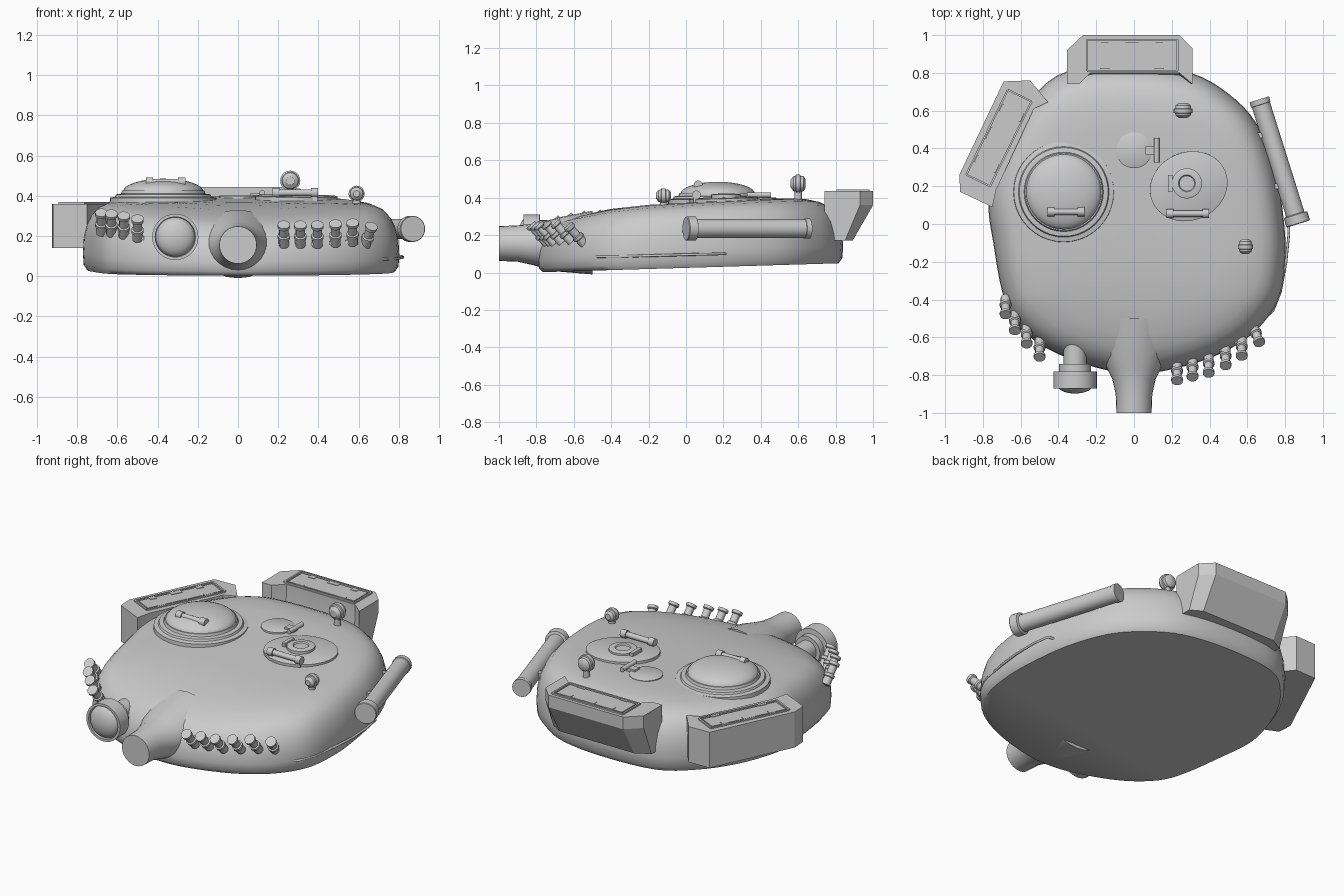
import bpy, bmesh, math
from mathutils import Vector, Matrix

if "Cube" in bpy.data.objects:
    bpy.data.objects.remove(bpy.data.objects["Cube"])


def finish(name, bm, angle=35):
    bmesh.ops.recalc_face_normals(bm, faces=bm.faces[:])
    me = bpy.data.meshes.new(name)
    bm.to_mesh(me)
    bm.free()
    for p in me.polygons:
        p.use_smooth = True
    me.set_sharp_from_angle(angle=math.radians(angle))
    ob = bpy.data.objects.new(name, me)
    bpy.context.collection.objects.link(ob)
    return ob


def loft(name, rings, angle=35):
    bm = bmesh.new()
    vs = [[bm.verts.new(p) for p in r] for r in rings]
    n = len(rings[0])
    for a, b in zip(vs, vs[1:]):
        for i in range(n):
            j = (i + 1) % n
            bm.faces.new((a[i], a[j], b[j], b[i]))
    bm.faces.new(vs[0])
    bm.faces.new(vs[-1])
    return finish(name, bm, angle)


def lathe(name, profile, origin, axis=(0, 0, 1), n=24, sx=1, sy=1):
    """Turn (radius, height) pairs around an axis starting at origin."""
    q = Vector(axis).to_track_quat('Z', 'Y')
    o = Vector(origin)
    tau = 2 * math.pi
    return loft(name, [[o + q @ Vector((r * sx * math.cos(tau * i / n), r * sy * math.sin(tau * i / n), h))
                        for i in range(n)] for r, h in profile])


def tube(name, a, b, r, n=20):
    a, b = Vector(a), Vector(b)
    return lathe(name, [(r, 0), (r, (b - a).length)], a, b - a, n)


def box(name, c, size, rot=0):
    bm = bmesh.new()
    bmesh.ops.create_cube(bm, size=1, matrix=Matrix.Translation(c) @ Matrix.Rotation(rot, 4, 'Z')
                          @ Matrix.Diagonal((*size, 1)))
    return finish(name, bm)


def lerp(table, v):
    if v <= table[0][0]:
        return table[0][1]
    for (a, p), (b, q) in zip(table, table[1:]):
        if v <= b:
            return p + (q - p) * (v - a) / (b - a)
    return table[-1][1]


def closed_spline(pts, steps):
    out, n = [], len(pts)
    for i in range(n):
        p0, p1, p2, p3 = (Vector(pts[(i + k - 1) % n]) for k in range(4))
        for s in range(steps):
            t = s / steps
            out.append(0.5 * (2 * p1 + (p2 - p0) * t + (2 * p0 - 5 * p1 + 4 * p2 - p3) * t * t
                              + (3 * p1 - p0 - 3 * p2 + p3) * t ** 3))
    return out


# Cast turret shell: plan outline lofted up through inset levels
plan = [(0, .84), (.3, .8), (.5, .69), (.65, .53), (.75, .28), (.795, 0), (.8, -.2), (.765, -.4),
        (.64, -.57), (.45, -.69), (.2, -.77), (0, -.79), (-.2, -.76), (-.46, -.66), (-.63, -.52), (-.7, -.35),
        (-.745, -.1), (-.77, .07), (-.76, .22), (-.68, .46), (-.54, .67), (-.35, .81)]
outline = closed_spline(plan, 4)
roof = [(-.8, .25), (-.6, .3), (-.4, .34), (-.2, .362), (0, .373), (.3, .388), (.6, .4), (.85, .39)]
levels = [(.97, 0), (.995, .08), (1, .25), (.995, .45), (.975, .64), (.945, .78), (.9, .89),
          (.84, .95), (.75, .985), (.6, 1), (.4, 1), (.2, 1), (.03, 1)]
rings = []
for s, f in levels:
    ring = []
    for p in outline:
        x, y = p.x * s, .03 + (p.y - .03) * s
        low = .025 + .03 * y
        ring.append((x, y, low + f * (lerp(roof, y) - low)))
    rings.append(ring)
loft("turret_shell", rings, 50)

# Gun collar flaring into the shell
collar = [(-1, .093, .093, .155), (-.9, .097, .097, .155), (-.82, .115, .11, .15), (-.76, .145, .125, .148),
          (-.68, .175, .145, .15), (-.5, .21, .17, .16)]
loft("gun_collar", [[(rx * math.cos(a), y, zc + rz * math.sin(a))
                     for a in [2 * math.pi * i / 24 for i in range(24)]] for y, rx, rz, zc in collar], 45)


# Storage bins with framed lids
def lid(name, c, length, width, rot):
    m = Matrix.Rotation(rot, 3, 'Z')

    def part(n, u, v, su, sv, h=.012):
        box(name + n, Vector(c) + m @ Vector((u, v, 0)), (su, sv, h), rot)
    part("_panel", 0, 0, length - .03, width - .03, .006)
    for k in (-1, 1):
        part("_long_rim", 0, k * width / 2, length, .01)
        part("_short_rim", k * length / 2, 0, .01, width)
        part("_strap", k * length * .3, width * .34, .04, .03)
        part("_catch", k * length * .3, -width * .4, .05, .015)
    part("_middle_hinge", 0, width * .34, .07, .03)


rear = [(-.355, .74), (-.355, .92), (-.27, 1), (.24, 1), (.31, .93), (.31, .74), (.24, .8), (-.23, .8), (-.29, .74)]
loft("rear_bin", [[(x, y, .435) for x, y in rear], [(x, y, .36) for x, y in rear],
                  [(x, .74 + (y - .74) * .58, .17) for x, y in rear]], 20)
lid("rear_lid", (-.01, .893, .438), .48, .165, 0)
side = [(-.92, .17), (-.925, .26), (-.69, .755), (-.55, .76), (-.455, .645), (-.53, .61), (-.73, .18), (-.75, .09)]
loft("side_bin", [[(x, y, .36) for x, y in side], [(x, y, .14) for x, y in side]], 20)
lid("side_lid", (-.715, .455, .362), .5, .14, math.radians(63.9))

# Commander cupola with domed hatch
lathe("cupola_ring", [(.27, -.06), (.265, .025), (.24, .03), (.235, .042), (.21, .045), (.205, .06)],
      (-.372, .17, .365), n=40)
lathe("cupola_dome", [(.2 * math.cos(a), .065 * math.sin(a)) for a in [math.radians(d) for d in range(0, 90, 11)]],
      (-.372, .17, .42), n=40)


def handle(name, x0, x1, y, z):
    tube(name + "_bar", (x0, y, z), (x1, y, z), .017, 14)
    for x in (x0, x1):
        tube(name + "_end", (x - .018, y, z), (x + .018, y, z), .024, 14)
        box(name + "_foot", (x, y, z - .025), (.03, .03, .05))


handle("cupola_handle", -.44, -.28, .065, .468)

# Loader hatch, periscope hatch and fittings
lathe("hatch_plate", [(.21, -.03), (.21, .014), (.2, .018)], (.29, .2, .383), (.015, -.035, 1), 36, 1, .86)
lathe("hatch_boss", [(.08, 0), (.08, .026), (.07, .03), (.045, .03), (.04, .022)], (.28, .215, .39), n=28)
box("hatch_catch", (.192, .215, .405), (.022, .09, .04))
box("hatch_catch_arm", (.21, .215, .402), (.05, .03, .02))
handle("hatch_hinge", .19, .38, .055, .415)
lathe("small_hatch", [(.095, -.02), (.095, .008), (.09, .011)], (0, .39, .39), n=28)
box("small_hatch_arm", (.09, .39, .402), (.06, .045, .02))
tube("small_hatch_hinge", (.12, .325, .415), (.12, .455, .415), .014, 12)

# Roof lamps on short stems
for name, x, y, z, r in (("rear_lamp", .26, .6, .475, .05), ("front_lamp", .59, -.12, .41, .04)):
    lathe(name, [(r * .45, -.04), (r * .8, -.028), (r * .85, -.012), (r, -.01), (r, .012), (r * .85, .014),
                 (r * .8, .026), (r * .4, .04)], (x, y, z), (0, -1, 0), 20)
    tube(name + "_stem", (x, y, z - .11), (x, y, z - r * .8), .02, 12)

# Snorkel tube on the right flank, with brackets
a, b = Vector((.87, .0, .235)), Vector((.663, .66, .235))
d = (b - a).length
lathe("snorkel_tube", [(.062, 0), (.065, .004), (.065, .05), (.05, .055), (.05, d - .03), (.054, d - .028), (.054, d)],
      a, b - a, 28)
for y, x in ((.2, .77), (.47, .69)):
    box("snorkel_bracket", (x, y, .235), (.12, .03, .05))

# Grab rail low on the right flank
curve = bpy.data.curves.new("grab_rail", 'CURVE')
curve.dimensions = '3D'
curve.bevel_depth = .007
curve.bevel_resolution = 2
sp = curve.splines.new('POLY')
path = [(.7, -.49, .085), (.735, -.46, .085), (.775, -.36, .086), (.805, -.2, .09), (.82, -.05, .094),
        (.815, .1, .098), (.8, .2, .1), (.76, .21, .1)]
sp.points.add(len(path) - 1)
for p, c in zip(sp.points, path):
    p.co = (*c, 1)
bpy.context.collection.objects.link(bpy.data.objects.new("grab_rail", curve))

# Infrared searchlight beside the gun
lathe("searchlight_body", [(.06, -.14), (.06, -.03), (.085, -.03), (.085, .01), (.115, .012), (.115, .1),
                           (.1, .1), (.098, .08)], (-.312, -.77, .195), (0, -1, 0), 32)
lathe("searchlight_lens", [(.098 * math.cos(t), .05 * math.sin(t)) for t in
                           [math.radians(g) for g in range(0, 90, 14)]], (-.312, -.848, .195), (0, -1, 0), 32)

# Smoke launchers: six right, four left
bases = [(.228, -.75, .165), (.31, -.73, .165), (.395, -.71, .165), (.485, -.67, .17), (.57, -.62, .175),
         (.635, -.55, .16), (-.68, -.4, .225), (-.63, -.485, .22), (-.568, -.555, .21), (-.5, -.625, .195)]
for i, p in enumerate(bases):
    lean = (.03 if i == 5 else 0, -.08, .09)
    lathe("smoke_launcher", [(.026, -.015), (.026, .03), (.031, .034), (.031, .05), (.023, .054), (.023, .1),
                             (.031, .105), (.031, .122)], p, lean, 14)
    box("launcher_bracket", (p[0] * .96, p[1] + .03, p[2] - .005), (.025, .09, .02))
